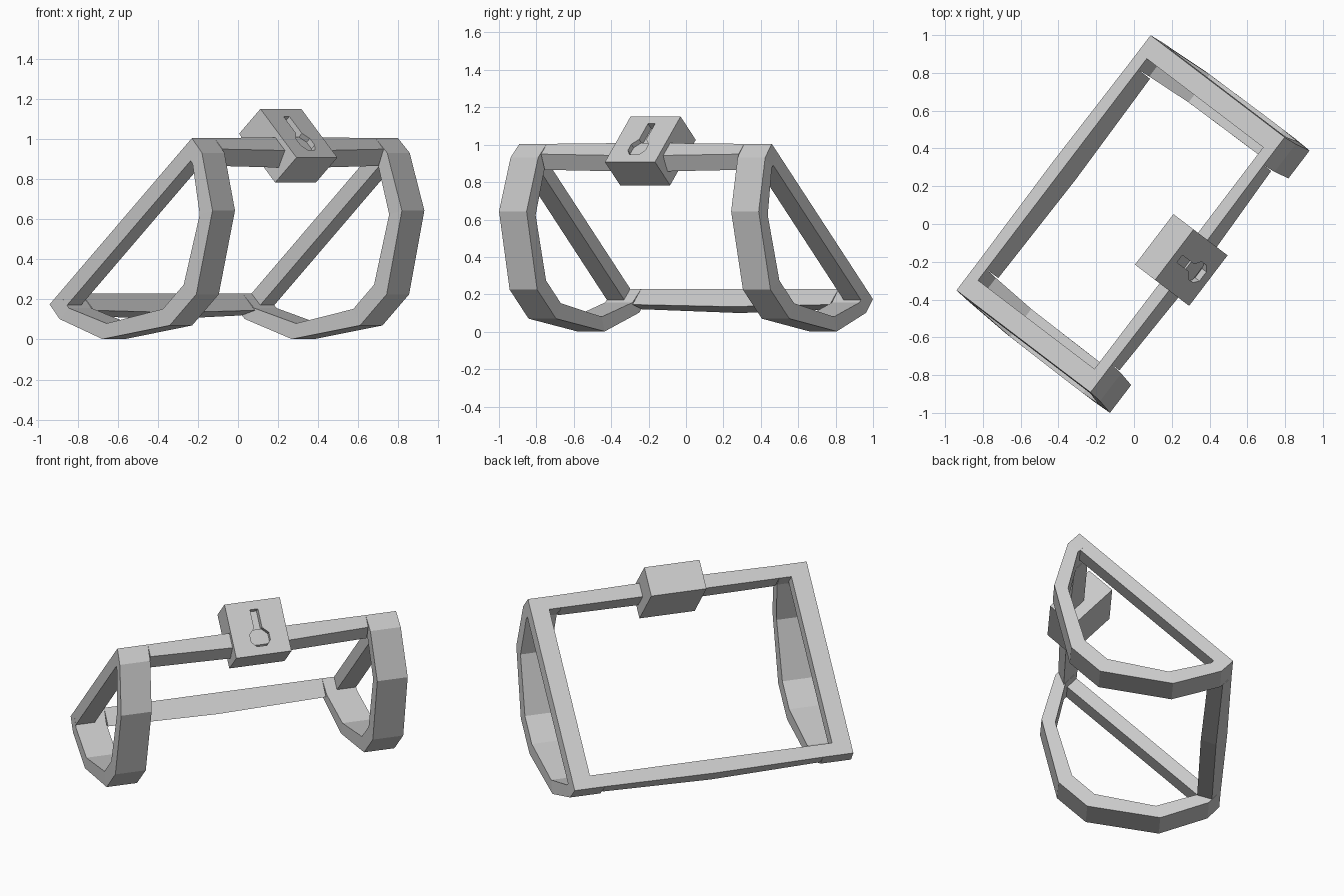
import bpy, bmesh
from mathutils import Vector

if "Cube" in bpy.data.objects:
    bpy.data.objects.remove(bpy.data.objects["Cube"])

# Local frame of the tilted lid: w along the hinge, s up the open face, d out towards the dome
S = 1.218
W_DIR = Vector((0.606, 0.796, 0))
U_DIR = Vector((0.796, -0.606, 0))


def P(w, s, d):
    u = -0.535 + 0.732 * s + 0.681 * d
    return W_DIR * w + U_DIR * u + Vector((0, 0, 0.175 + 0.681 * s - 0.732 * d))


def loft(name, sections):
    """Skin a row of matching cross-sections and cap both ends."""
    bm = bmesh.new()
    rows = [[bm.verts.new(p) for p in sec] for sec in sections]
    n = len(rows[0])
    for a, b in zip(rows, rows[1:]):
        for i in range(n):
            j = (i + 1) % n
            bm.faces.new((a[i], a[j], b[j], b[i]))
    bm.faces.new(rows[0])
    bm.faces.new(rows[-1])
    bmesh.ops.recalc_face_normals(bm, faces=bm.faces)
    me = bpy.data.meshes.new(name)
    bm.to_mesh(me)
    bm.free()
    ob = bpy.data.objects.new(name, me)
    bpy.context.collection.objects.link(ob)
    return ob


# Half profiles of the dome, mirrored to full arcs; third value is the flared end position
outer = [(0, 0, 0.848), (0, 0.10, 0.855), (0.138, 0.365, 0.872), (0.495, 0.604, 0.876)]
inner = [(0.08, 0), (0.08, 0.10), (0.21, 0.325), (0.52, 0.515)]
outer += [(S - s, d, w) for s, d, w in reversed(outer)]
inner += [(S - s, d) for s, d in reversed(inner)]

for side, k in (("left", -1), ("right", 1)):
    # Faceted end bands
    loft(side + "_end_band", [
        [P(k * w, s, d), P(k * w, si, di), P(k * (w - 0.185), si, di), P(k * (w - 0.185), s, d)]
        for (s, d, w), (si, di) in zip(outer, inner)])
    # Straight strips closing each end
    loft(side + "_end_strip", [
        [P(k * 0.848, s, 0), P(k * 0.853, s, 0.08), P(k * 0.737, s, 0.08), P(k * 0.737, s, 0)]
        for s in (0.08, S - 0.08)])

# Long rim bars, slightly bowed in the middle
for name, flip in (("back_rim_bar", False), ("front_rim_bar", True)):
    secs = []
    for w, bow in ((-0.663, 0), (0, 1), (0.663, 0)):
        pts = [(-0.008 * bow, 0), (-0.008 * bow, 0.075 + 0.02 * bow),
               (0.08, 0.115 + 0.015 * bow), (0.08, 0)]
        secs.append([P(w, S - s if flip else s, d) for s, d in pts])
    loft(name, secs)

# Lock block with a sunken keyhole
lock = loft("lock_block", [
    [P(w, 1.07, -0.167), P(w, 1.253, -0.167), P(w, 1.253, 0.165), P(w, 1.07, 0.165)]
    for w in (-0.168, 0.168)])
half = [(0.024, -0.115), (0.024, 0.0), (0.058, 0.035), (0.058, 0.08), (0.03, 0.112)]
hole = half + [(-w, d) for w, d in reversed(half)]
cutter = loft("keyhole_cutter", [[P(w, s, d) for w, d in hole] for s in (1.213, 1.30)])
cutter.hide_render = True
cutter.hide_viewport = True
cut = lock.modifiers.new("keyhole", 'BOOLEAN')
cut.operation = 'DIFFERENCE'
cut.solver = 'EXACT'
cut.object = cutter
